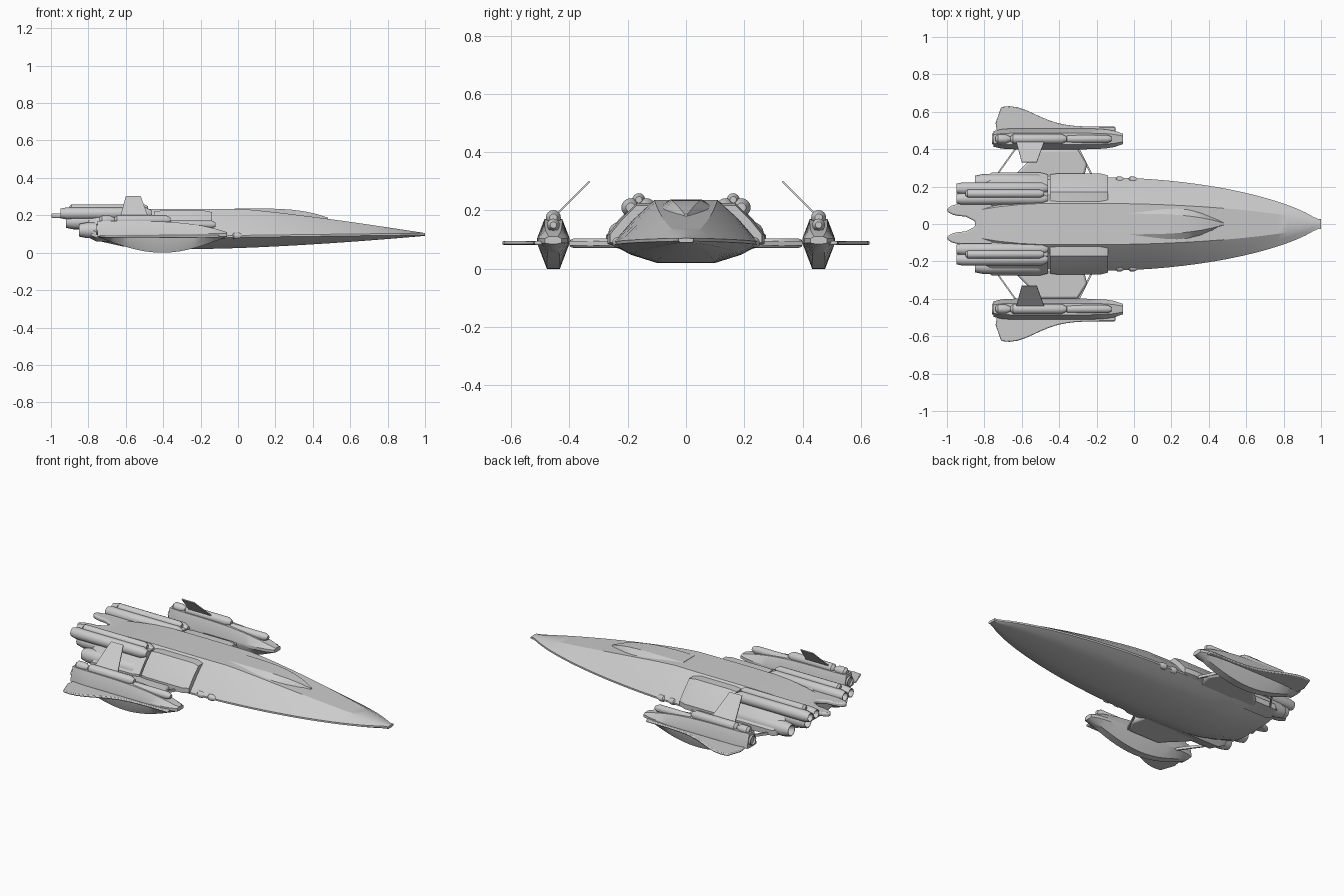
import bpy, bmesh, math

cube = bpy.data.objects.get("Cube")
if cube:
    bpy.data.objects.remove(cube, do_unlink=True)

hull_grey = bpy.data.materials.new("hull grey")
hull_grey.use_nodes = True
colour = (0.6, 0.6, 0.6, 1)
hull_grey.diffuse_color = colour
hull_grey.node_tree.nodes["Principled BSDF"].inputs["Base Color"].default_value = colour
parts = []


def steps(start, end, count):
    """Evenly spaced values, both ends included."""
    return [start + (end - start) * i / count for i in range(count + 1)]


def loft(name, rings, mirror=True, bevel=0):
    """Skin closed rings of points, cap both ends and repeat on the other side."""
    bm = bmesh.new()
    loops = [[bm.verts.new(point) for point in ring] for ring in rings]
    for near, far in zip(loops, loops[1:]):
        for i in range(len(near)):
            bm.faces.new((near[i - 1], near[i], far[i], far[i - 1]))
    bm.faces.new(loops[0])
    bm.faces.new(loops[-1])
    bmesh.ops.recalc_face_normals(bm, faces=bm.faces)
    mesh = bpy.data.meshes.new(name)
    bm.to_mesh(mesh)
    bm.free()
    mesh.materials.append(hull_grey)
    obj = bpy.data.objects.new(name, mesh)
    bpy.context.collection.objects.link(obj)
    if bevel:
        soften = obj.modifiers.new("soft edges", 'BEVEL')
        soften.width = bevel
        soften.segments = 2
    if mirror:
        other = obj.modifiers.new("other side", 'MIRROR')
        other.use_axis = (False, True, False)
    parts.append(obj)


def symmetric(x, half, centre=0):
    """Ring at x from half a section that runs from bottom to top."""
    right = [(x, centre + width, z) for width, z in half]
    left = [(x, centre - width, z) for width, z in reversed(half)]
    return right + left


def turned(name, y, z, profile):
    """Round part along x from (x, radius) pairs."""
    angles = steps(0, math.tau, 16)[:-1]
    loft(name, [[(x, y + radius * math.cos(a), z + radius * math.sin(a)) for a in angles]
                for x, radius in profile])


def pill(name, y, z, back, front, radius):
    """Tube with tapered ends."""
    turned(name, y, z, [(back, radius / 2), (back + radius / 2, radius),
                        (front - radius, radius), (front, radius / 2)])


def nozzle(name, y, z, back, front, radius):
    """Tube with a hollow, tapered back end."""
    turned(name, y, z, [(back + radius, radius / 2), (back, radius * 0.7),
                        (back, radius * 0.8), (back + radius, radius),
                        (front - radius, radius), (front, radius / 2)])


def plate(name, outline, low, high, mirror=True, bevel=0):
    """Flat panel from an (x, y) outline."""
    loft(name, [[(x, y, z) for x, y in outline] for z in (low, high)], mirror, bevel)


# Main hull: full in the middle, long tapered nose, tucked-up tail
def hull_ring(x):
    nose = max(0, (x + 0.2) / 1.2)
    tail = max(0, (-0.45 - x) / 0.4) ** 2
    width = 0.25 * max(0.04, 1 - nose ** 2) ** 0.7 * (1 - tail * 0.35)
    bottom = 0.02 + 0.07 * nose ** 1.5 + tail * 0.08
    chine = 0.085 + 0.015 * nose + tail * 0.03
    top = 0.235 - 0.13 * max(0, x) ** 1.2 - tail * 0.03
    shoulder = chine + (top - chine) * 0.57
    return symmetric(x, [(width * 0.4, bottom), (width * 0.75, (bottom + chine) / 2 - 0.005),
                         (width, chine - 0.005), (width, chine + 0.005),
                         (width * 0.72, shoulder), (width * 0.44, top)])


loft("hull", [hull_ring(1 - 1.84 * s ** 1.5) for s in steps(0, 1, 24)], mirror=False)


# Canopy with steep sides, fading into the nose
def canopy_ring(s):
    width = 0.1 * (1 - s ** 3) + 0.01
    top = 0.237 - s ** 4 / 20
    return symmetric(s / 2 - 0.02, [(width, 0.17), (width * 0.9, top - 0.025), (width / 2, top)])


loft("canopy", [canopy_ring(s) for s in steps(0, 1, 8)], mirror=False)

# Forked tail deck: a rounded prong each side of a notch
prong = [(-0.9 - math.sin(a) / 10, 0.075 + math.cos(a) * 0.035) for a in steps(0, math.pi, 8)]
edge = [(-0.5, 0.11)] + prong + [(-0.85, 0.015)]
plate("tail_fork", edge + [(x, -y) for x, y in reversed(edge)], 0.185, 0.21,
      mirror=False, bevel=0.008)


# Shoulder fairings and the engine housings behind them
def shoulder_ring(x, scale):
    section = [(-0.08, 0.05), (-0.05, 0.08), (0, 0.08), (0.06, 0.02),
               (0.1, -0.03), (0.1, -0.06), (0.03, -0.08)]
    return [(x, 0.17 + y * scale, 0.145 + z * scale) for y, z in section]


def shoulder_block(name, back, front, scale, tail_scale):
    loft(name, [shoulder_ring(back, tail_scale), shoulder_ring(back + 0.04, scale),
                shoulder_ring(front - 0.04, scale), shoulder_ring(front, scale * 0.9)])


shoulder_block("shoulder_fairing", -0.45, -0.14, 1, 0.95)
shoulder_block("engine_housing", -0.8, -0.46, 1.05, 0.8)

# Engines set into each housing
nozzle("inner_engine", 0.135, 0.21, -0.95, -0.46, 0.032)
nozzle("outer_engine", 0.19, 0.21, -0.95, -0.46, 0.032)
nozzle("middle_engine", 0.17, 0.165, -0.92, -0.6, 0.04)
nozzle("lower_engine", 0.225, 0.12, -0.85, -0.47, 0.042)
pill("engine_ridge", 0.162, 0.237, -0.9, -0.48, 0.022)

# Sensors ahead of the wing roots
for name, x in (("rear_sensor", -0.1), ("front_sensor", -0.03)):
    pill(name, 0.235, 0.09, x, x + 0.05, 0.018)

# Inner wing joining hull and pod, with a thin brace at each end
plate("inner_wing", [(-0.66, 0.2), (-0.62, 0.28), (-0.5, 0.4), (-0.3, 0.4),
                     (-0.25, 0.32), (-0.28, 0.2)], 0.072, 0.103, bevel=0.012)
for name, root, tip in (("rear_brace", -0.74, -0.64), ("front_brace", -0.23, -0.3)):
    plate(name, [(root, 0.26), (root + 0.01, 0.26), (tip + 0.01, 0.4), (tip, 0.4)], 0.08, 0.095)

pod_y = 0.455


# Wing pods: deep curved keel, sloping top and blunt nose
def pod_ring(s):
    width = 0.056 * (1 - s ** 12 / 2) * (1 - (1 - s) ** 20 / 4)
    keel = 0.085 - 0.085 * math.sin(s * math.pi)
    top = 0.17 - s ** 4 * 0.06
    return symmetric(s * 0.69 - 0.75, [(width * 0.4, keel), (width, 0.088), (width, 0.104),
                                       (width * 0.55, top)], pod_y)


loft("wing_pod", [pod_ring(s) for s in steps(0, 1, 16)])
nozzle("pod_nozzle", pod_y, 0.125, -0.76, -0.6, 0.035)

# Jointed barrel along the top of each pod
pill("rear_barrel", pod_y, 0.175, -0.74, -0.66, 0.024)
pill("main_barrel", pod_y, 0.175, -0.66, -0.36, 0.026)
pill("front_barrel", pod_y, 0.15, -0.37, -0.12, 0.022)

# Outer wings: a swept lobe that fades along the pod
lobe = [(x, 0.52 + 0.11 * math.exp(-((x + 0.67) * 5) ** 2)) for x in steps(-0.71, -0.1, 14)]
plate("outer_wing", [(-0.73, 0.48), (-0.74, 0.54)] + lobe + [(-0.1, 0.48)],
      0.082, 0.095, bevel=0.005)

# Thin fins leaning inward from the pods
fin = [(-0.63, 0), (-0.6, 0.11), (-0.52, 0.11), (-0.48, 0)]
loft("leaning_fin", [[(x, 0.44 - rise + lift, 0.19 + rise + lift) for x, rise in fin]
                     for lift in (-0.002, 0.002)])

# Smooth shading that keeps the sharp edges
bpy.ops.object.select_all(action='DESELECT')
for obj in parts:
    obj.select_set(True)
bpy.context.view_layer.objects.active = parts[0]
bpy.ops.object.shade_smooth_by_angle(angle=math.radians(28))
